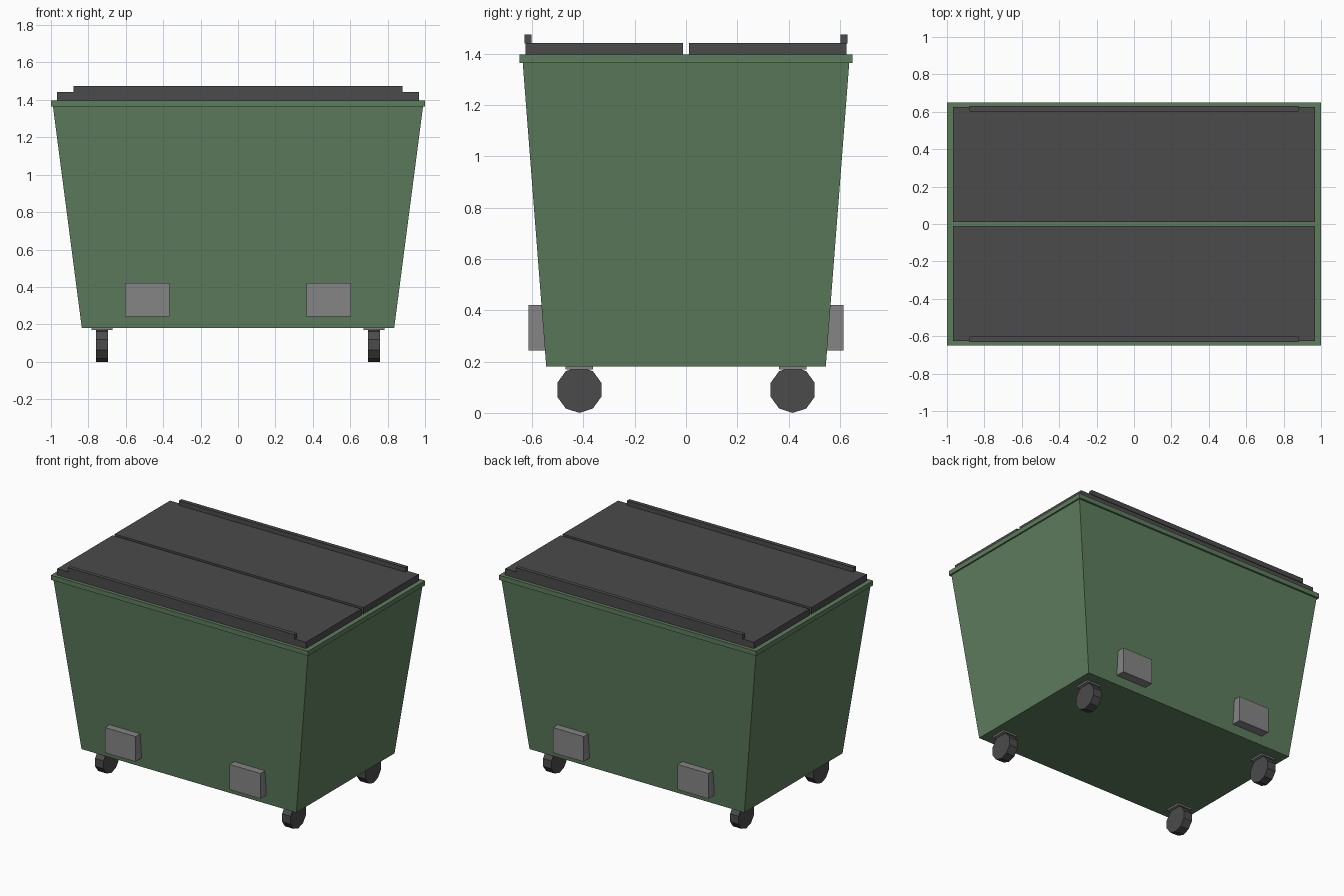
import bpy, bmesh, math
from mathutils import Matrix

if "Cube" in bpy.data.objects:
    bpy.data.objects.remove(bpy.data.objects["Cube"])


def material(name, rgb):
    m = bpy.data.materials.new(name)
    m.diffuse_color = (*rgb, 1.0)
    m.use_nodes = True
    m.node_tree.nodes["Principled BSDF"].inputs["Base Color"].default_value = m.diffuse_color
    return m


GREEN = material("green_paint", (0.11, 0.205, 0.11))
DARK = material("dark_grey_plastic", (0.07, 0.07, 0.07))
STEEL = material("grey_steel", (0.235, 0.235, 0.235))


def add_object(name, bm, mat):
    bmesh.ops.recalc_face_normals(bm, faces=bm.faces[:])
    mesh = bpy.data.meshes.new(name)
    bm.to_mesh(mesh)
    bm.free()
    mesh.materials.append(mat)
    obj = bpy.data.objects.new(name, mesh)
    bpy.context.collection.objects.link(obj)
    return obj


def box(name, mat, x, y, z, top_scale=(1, 1)):
    """Box between (min, max) pairs; top_scale tapers the upper face."""
    bm = bmesh.new()
    bmesh.ops.create_cube(bm, size=1)
    for v in bm.verts:
        sx, sy = top_scale if v.co.z > 0 else (1, 1)
        v.co.x = sum(x) / 2 + v.co.x * (x[1] - x[0]) * sx
        v.co.y = sum(y) / 2 + v.co.y * (y[1] - y[0]) * sy
        v.co.z = sum(z) / 2 + v.co.z * (z[1] - z[0])
    return add_object(name, bm, mat)


def span(centre, half):
    return (centre - half, centre + half)


def wheel(name, x, y, radius, width):
    """Ten-sided wheel with its axle along x and a corner on the ground."""
    bm = bmesh.new()
    bmesh.ops.create_cone(bm, cap_ends=True, segments=10, radius1=radius,
                          radius2=radius, depth=width)
    bmesh.ops.rotate(bm, verts=bm.verts, matrix=Matrix.Rotation(math.pi / 2, 3, 'Y'))
    # put a corner exactly at the bottom
    low = min(bm.verts, key=lambda v: v.co.z).co
    turn = Matrix.Rotation(math.atan2(low.y, -low.z), 3, 'X')
    bottom = turn @ low
    if abs(bottom.y) > 1e-4:
        turn = turn.inverted()
    bmesh.ops.rotate(bm, verts=bm.verts, matrix=turn)
    bmesh.ops.translate(bm, verts=bm.verts, vec=(x, y, radius))
    return add_object(name, bm, DARK)


# Tapered container and rim
box("container_body", GREEN, (-0.835, 0.835), (-0.545, 0.545), (0.18, 1.37),
    (0.99 / 0.835, 0.637 / 0.545))
box("top_rim", GREEN, (-1.0, 1.0), (-0.65, 0.65), (1.365, 1.398))

for sy, side in ((-1, "front"), (1, "back")):
    # Lid half and its raised bar
    box(f"{side}_lid", DARK, (-0.967, 0.967), span(sy * 0.319, 0.307), (1.398, 1.443))
    box(f"{side}_lid_bar", DARK, (-0.88, 0.88), span(sy * 0.616, 0.014), (1.441, 1.475))
    for sx, hand in ((-1, "left"), (1, "right")):
        # Lifting pocket, caster plate and wheel
        box(f"{side}_{hand}_lift_pocket", STEEL, span(sx * 0.485, 0.12),
            span(sy * 0.555, 0.06), (0.243, 0.42))
        box(f"{side}_{hand}_caster_plate", STEEL, span(sx * 0.727, 0.055),
            span(sy * 0.416, 0.054), (0.169, 0.182))
        wheel(f"{side}_{hand}_wheel", sx * 0.727, sy * 0.416, 0.09, 0.066)
